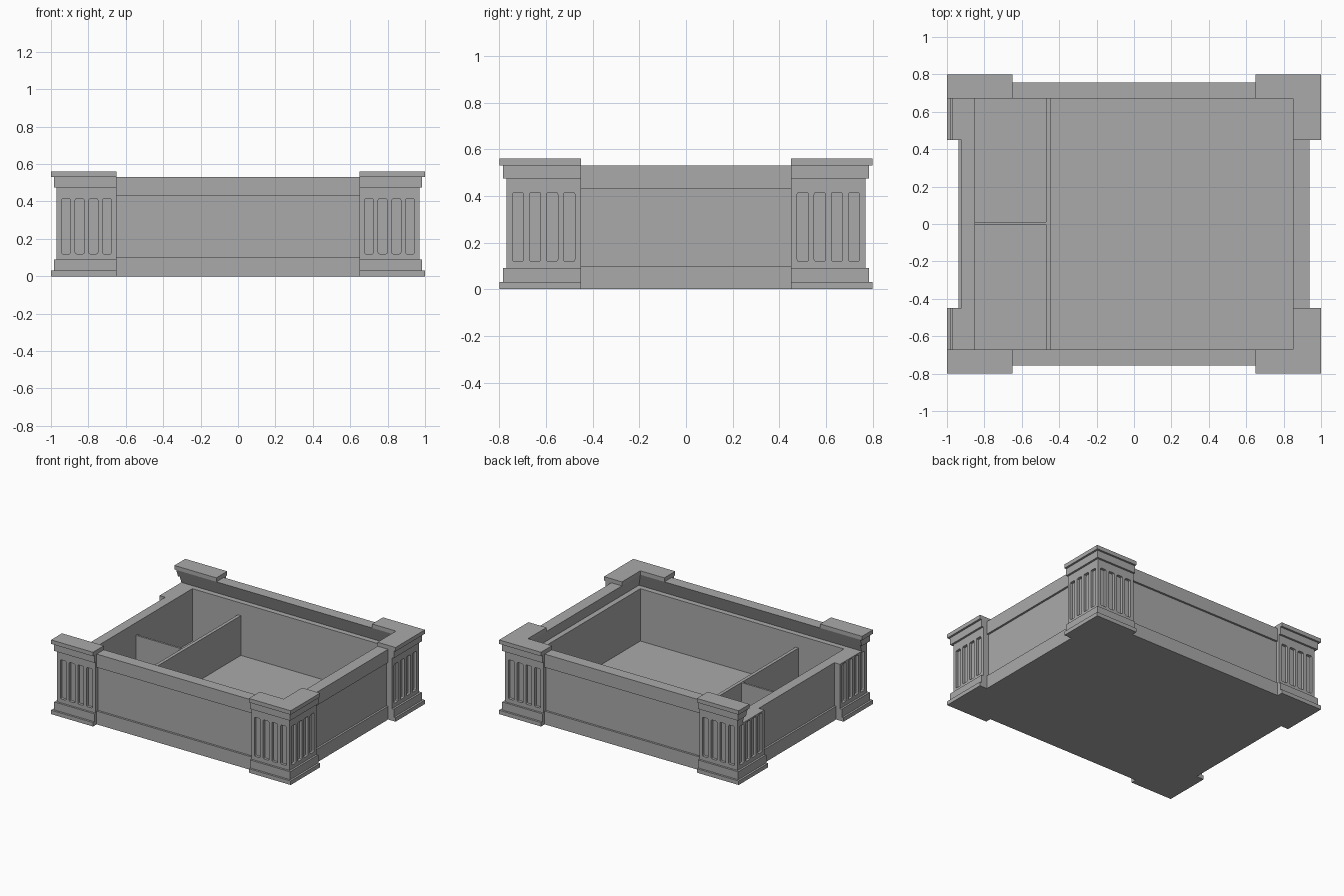
import bpy
import bmesh
from math import radians
from mathutils import Matrix, Vector

cube = bpy.data.objects.get("Cube")
if cube:
    bpy.data.objects.remove(cube, do_unlink=True)

# Main sizes
IN_X, IN_Y = 0.85, 0.67        # cavity half sizes
OUT_X, OUT_Y = 0.938, 0.757    # wall half sizes
POST_X, POST_Y = 0.65, 0.45    # inner edges of the corner posts
LEDGE, RIM, GROOVE = 0.425, 0.53, 0.04
RECESS = 0.015
FLOOR = 0.03

grey = bpy.data.materials.new("plain_grey")
grey.use_nodes = True
COLOUR = (0.4, 0.4, 0.4, 1)
grey.diffuse_color = COLOUR
grey.node_tree.nodes["Principled BSDF"].inputs["Base Color"].default_value = COLOUR


def make(name, bm):
    bmesh.ops.recalc_face_normals(bm, faces=bm.faces)
    mesh = bpy.data.meshes.new(name)
    bm.to_mesh(mesh)
    bm.free()
    mesh.materials.append(grey)
    obj = bpy.data.objects.new(name, mesh)
    bpy.context.collection.objects.link(obj)
    return obj


def add_box(bm, low, high):
    low, high = Vector(low), Vector(high)
    place = Matrix.Translation((low + high) / 2) @ Matrix.Diagonal((*(high - low), 1))
    return bmesh.ops.create_cube(bm, size=1, matrix=place)["verts"]


def box(name, low, high):
    bm = bmesh.new()
    add_box(bm, low, high)
    return make(name, bm)


def cut(obj, cutters):
    for cutter in cutters:
        mod = obj.modifiers.new("cut", "BOOLEAN")
        mod.operation, mod.solver, mod.object = "DIFFERENCE", "EXACT", cutter
    bpy.context.view_layer.update()
    graph = bpy.context.evaluated_depsgraph_get()
    mesh = bpy.data.meshes.new_from_object(obj.evaluated_get(graph))
    obj.modifiers.clear()
    obj.data = mesh


def wall(name, inner, outer, half, angle, open_top=False):
    # Panelled board profile with an undercut lid groove, extruded sideways
    profile = [(inner, 0), (outer, 0), (outer, 0.1), (outer - RECESS, 0.1)]
    if open_top:
        profile += [(outer - RECESS, LEDGE)]
    else:
        profile += [(outer - RECESS, 0.43), (outer, 0.43), (outer, RIM),
                    (inner, RIM), (inner + GROOVE, LEDGE)]
    profile += [(inner, LEDGE)]
    bm = bmesh.new()
    face = bm.faces.new([bm.verts.new((-half, -o, z)) for o, z in profile])
    extruded = bmesh.ops.extrude_face_region(bm, geom=[face])["geom"]
    moved = [v for v in extruded if isinstance(v, bmesh.types.BMVert)]
    bmesh.ops.translate(bm, verts=moved, vec=(2 * half, 0, 0))
    if not any(face in e.link_faces for e in face.edges):
        bm.faces.new(face.verts)
    bmesh.ops.rotate(bm, verts=bm.verts, matrix=Matrix.Rotation(radians(angle), 3, "Z"))
    return make(name, bm)


# Walls; the right end is lower so a lid can slide in
wall("front_wall", IN_Y, OUT_Y, POST_X, 0)
wall("left_wall", IN_X, OUT_X, POST_Y, 90)
wall("back_wall", IN_Y, OUT_Y, POST_X, 180)
wall("right_wall", IN_X, OUT_X, POST_Y, 270, open_top=True)

# Floor and dividers
box("floor", (-IN_X, -IN_Y, 0), (IN_X, IN_Y, FLOOR))
box("long_divider", (-0.47, -IN_Y, FLOOR), (-0.445, IN_Y, 0.33))
box("short_divider", (-IN_X, -0.003, FLOOR), (-0.47, 0.012, 0.33))

# Cutter for the cavity
cavity = box("cavity_cutter", (-IN_X, -IN_Y, -0.1), (IN_X, IN_Y, 0.7))

# Cutter for the dovetailed lid slot, open at the right end
bm = bmesh.new()
rings = []
for z, g in ((LEDGE, GROOVE), (RIM, 0), (0.7, 0)):
    x, y = IN_X + g, IN_Y + g
    rings.append([bm.verts.new(p) for p in ((-1.2, -y, z), (x, -y, z), (x, y, z), (-1.2, y, z))])
bm.faces.new(rings[0])
bm.faces.new(rings[-1])
for lower, upper in zip(rings, rings[1:]):
    for i in range(4):
        j = (i + 1) % 4
        bm.faces.new((lower[i], lower[j], upper[j], upper[i]))
lid_slot = make("lid_slot_cutter", bm)

# Cutter for the flutes: four on each outer face of each post
bm = bmesh.new()
BODY_X, BODY_Y, DEPTH = 0.97, 0.77, 0.02


def add_flute(centre, size, axis):
    half = Vector(size) / 2
    verts = add_box(bm, centre - half, centre + half)
    edges = {e for v in verts for e in v.link_edges}
    corners = [e for e in edges if abs((e.verts[0].co - e.verts[1].co)[axis]) > 0.01]
    bmesh.ops.bevel(bm, geom=corners, offset=0.008, segments=2, profile=0.5, affect="EDGES")


for sx in (-1, 1):
    for sy in (-1, 1):
        for i in range(4):
            step = (i - 1.5) * 0.073
            add_flute(Vector((sx * (0.81 + step), sy * BODY_Y, 0.267)),
                      (0.048, 2 * DEPTH, 0.295), 1)
            add_flute(Vector((sx * BODY_X, sy * (0.61 + step), 0.267)),
                      (2 * DEPTH, 0.048, 0.295), 0)
flutes = make("flute_cutter", bm)

# Corner posts in stacked layers: name, bottom, top, setback
LAYERS = [("plinth", 0, 0.03, 0), ("base", 0.03, 0.09, 0.015), ("body", 0.09, 0.475, 0.03),
          ("frieze", 0.475, RIM, 0.015), ("cap", RIM, 0.56, 0)]
for sx, side in ((-1, "right"), (1, "left")):
    for sy, end in ((-1, "front"), (1, "back")):
        for part, z0, z1, back in LAYERS:
            xs = sorted((sx * POST_X, sx * (1 - back)))
            ys = sorted((sy * POST_Y, sy * (0.8 - back)))
            layer = box(f"{end}_{side}_post_{part}", (xs[0], ys[0], z0), (xs[1], ys[1], z1))
            cutters = [cavity]
            if z1 > LEDGE:
                cutters.append(lid_slot)
            if part == "body":
                cutters.append(flutes)
            cut(layer, cutters)

for cutter in (cavity, lid_slot, flutes):
    bpy.data.objects.remove(cutter, do_unlink=True)
